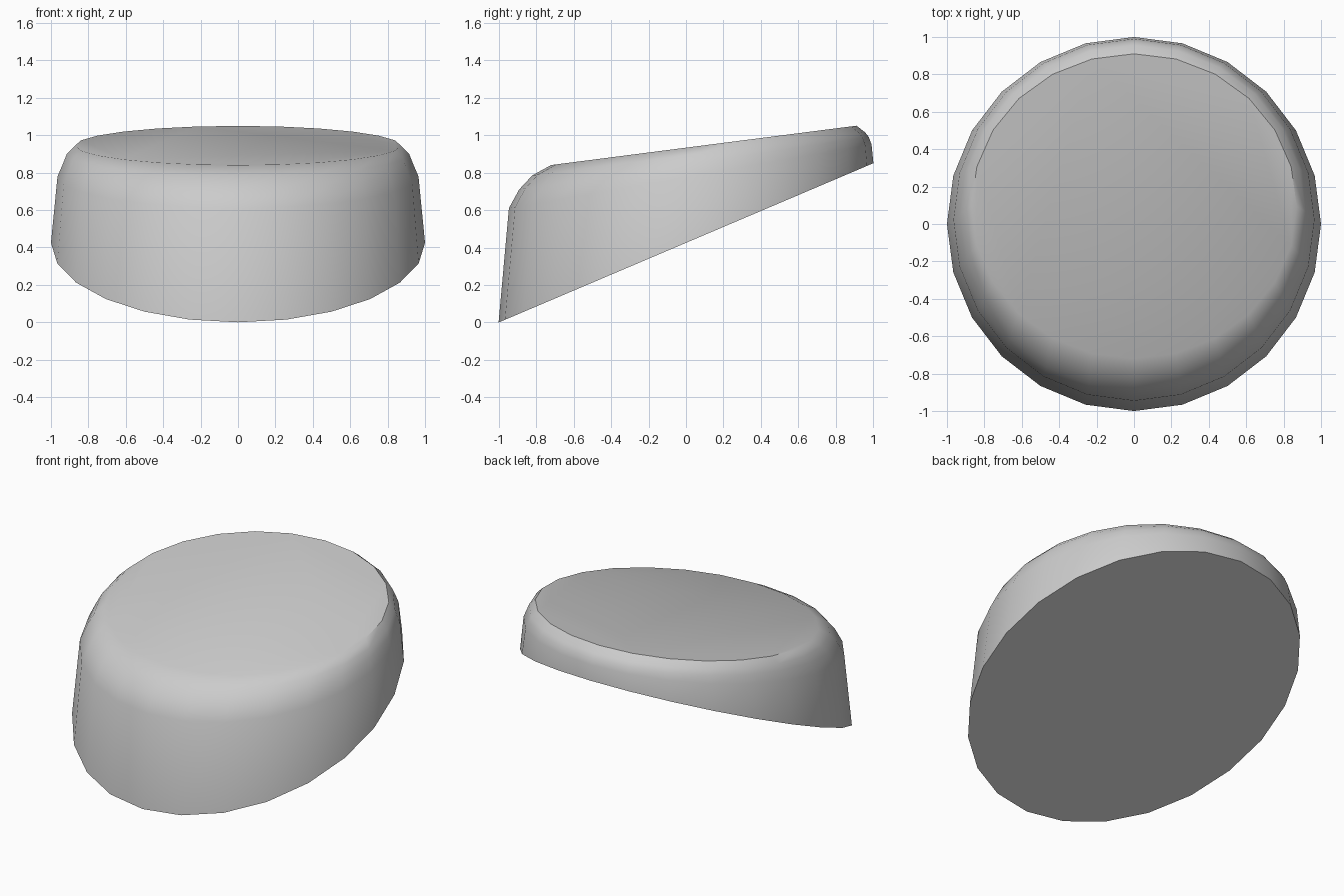
import bpy
import bmesh
from math import sin, cos, tau, radians

if "Cube" in bpy.data.objects:
    bpy.data.objects.remove(bpy.data.objects["Cube"], do_unlink=True)

SIDES = 24

# Plain grey finish
grey = bpy.data.materials.new("plain_grey")
grey.use_nodes = True
colour = (0.6, 0.6, 0.6, 1)
grey.diffuse_color = colour
grey.node_tree.nodes["Principled BSDF"].inputs["Base Color"].default_value = colour

# Tilted rings from base to top: half width, front y, back y, front z, back z
rings = [
    (1.0, -1.0, 1.0, 0.0, 0.85),
    (0.965, -0.945, 0.99, 0.61, 0.95),
    (0.935, -0.89, 0.975, 0.71, 0.99),
    (0.915, -0.82, 0.955, 0.785, 1.015),
    (0.87, -0.72, 0.91, 0.84, 1.05),
]


def add_ring(bm, half_width, front, back, z_front, z_back):
    """One oval ring lying on a plane that rises from front to back."""
    verts = []
    for i in range(SIDES):
        angle = tau * i / SIDES
        t = (sin(angle) + 1) / 2
        verts.append(bm.verts.new((
            half_width * cos(angle),
            front + (back - front) * t,
            z_front + (z_back - z_front) * t)))
    return verts


# Sloping wedge-shaped key body
bm = bmesh.new()
loops = [add_ring(bm, *ring) for ring in rings]
for low, high in zip(loops, loops[1:]):
    for i in range(SIDES):
        j = (i + 1) % SIDES
        bm.faces.new((low[i], low[j], high[j], high[i]))
bm.faces.new(loops[0][::-1])
bm.faces.new(loops[-1])
bmesh.ops.recalc_face_normals(bm, faces=bm.faces)

mesh = bpy.data.meshes.new("wedge_body")
bm.to_mesh(mesh)
bm.free()
mesh.materials.append(grey)
body = bpy.data.objects.new("wedge_body", mesh)
bpy.context.collection.objects.link(body)

# Soft walls and shoulder, crisp base edge
bpy.context.view_layer.objects.active = body
body.select_set(True)
bpy.ops.object.shade_smooth_by_angle(angle=radians(40))
